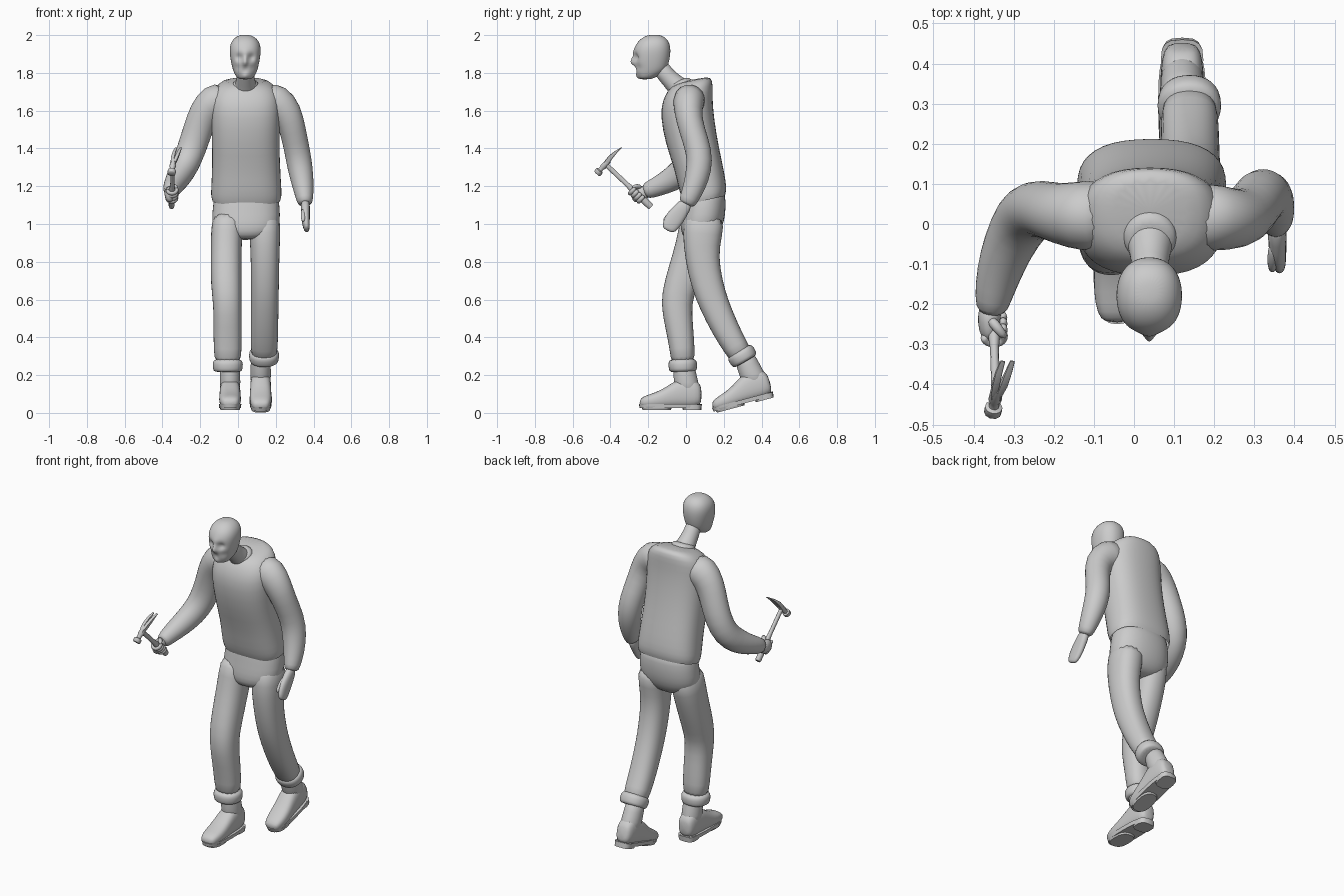
import bpy, bmesh, math
from mathutils import Vector, Matrix

X, Y, Z = Vector((1, 0, 0)), Vector((0, 1, 0)), Vector((0, 0, 1))


def finish(name, bm, sub, angle=60):
    bmesh.ops.recalc_face_normals(bm, faces=bm.faces)
    me = bpy.data.meshes.new(name)
    bm.to_mesh(me)
    bm.free()
    ob = bpy.data.objects.new(name, me)
    bpy.context.collection.objects.link(ob)
    bpy.ops.object.select_all(action='DESELECT')
    bpy.context.view_layer.objects.active = ob
    ob.select_set(True)
    if sub:
        m = ob.modifiers.new("smooth", 'SUBSURF')
        m.levels = m.render_levels = sub
        bpy.ops.object.modifier_apply(modifier=m.name)
    bpy.ops.object.shade_smooth_by_angle(angle=math.radians(angle))
    return ob


def loft(name, rings, axis=None, ref=X, n=16, p=2.0, sub=1, caps=(True, True), xf=None):
    """Skin rings (x, y, z, half_width, half_depth); axis fixes the ring normal."""
    bm = bmesh.new()
    pts = [Vector(r[:3]) for r in rings]
    loops = []
    for i, r in enumerate(rings):
        t = Vector(axis) if axis else pts[min(i + 1, len(pts) - 1)] - pts[max(i - 1, 0)]
        t.normalize()
        u = (ref - t * ref.dot(t)).normalized()
        v = t.cross(u)
        loop = []
        for k in range(n):
            c, s = math.cos(2 * math.pi * k / n), math.sin(2 * math.pi * k / n)
            a = math.copysign(abs(c) ** (2 / p), c) * r[3]
            b = math.copysign(abs(s) ** (2 / p), s) * r[4]
            loop.append(bm.verts.new(pts[i] + u * a + v * b))
        loops.append(loop)
    for l0, l1 in zip(loops, loops[1:]):
        for k in range(n):
            bm.faces.new((l0[k], l0[(k + 1) % n], l1[(k + 1) % n], l1[k]))
    for cap, loop in zip(caps, (loops[0], loops[-1])):
        if cap:
            bm.faces.new(loop)
    if xf:
        bm.transform(xf)
    return finish(name, bm, sub)


# Head, with eye sockets, nose, brow, cheeks and mouth pushed into it
head = loft("head", [(.038, -.215, 1.765, .033, .03), (.038, -.203, 1.782, .05, .053),
                     (.038, -.187, 1.81, .064, .082), (.038, -.184, 1.85, .074, .093),
                     (.038, -.181, 1.89, .081, .098), (.038, -.178, 1.93, .084, .097),
                     (.038, -.173, 1.965, .075, .084), (.038, -.169, 1.99, .052, .058),
                     (.038, -.168, 2.002, .022, .025)], axis=Z, n=24, p=2.2, sub=2)
dents = [(.005, 1.882, .024, .017), (.071, 1.882, .024, .017), (.038, 1.905, .03, -.005),
         (.038, 1.855, .018, -.018), (.038, 1.875, .014, -.01), (.038, 1.818, .022, .007),
         (.038, 1.78, .022, -.008), (-.005, 1.83, .025, .007), (.081, 1.83, .025, .007)]
for v in head.data.vertices:
    if v.co.y < -.19:
        x, z = v.co.x, v.co.z
        v.co.y += sum(d * math.exp(-((x - dx) ** 2 + (z - dz) ** 2) / (r * r) * 1.5)
                      for dx, dz, r, d in dents)
loft("neck", [(.04, -.01, 1.69, .075, .07), (.04, -.05, 1.735, .056, .055),
              (.04, -.105, 1.785, .045, .045), (.04, -.15, 1.85, .045, .05)])

# Sweater body with open hem, and knitted collar
loft("sweater_body", [(.044, .1, 1.125, .182, .11), (.044, .098, 1.15, .19, .12),
                      (.044, .088, 1.2, .187, .128), (.043, .063, 1.32, .181, .128),
                      (.04, .026, 1.45, .18, .138), (.04, .002, 1.6, .187, .143),
                      (.04, .008, 1.68, .183, .138), (.04, .022, 1.735, .155, .122),
                      (.04, .03, 1.765, .1, .095)],
     axis=(0, -.22, 1), p=2.5, n=20, caps=(False, True))
loft("collar", [(.04, -.02, 1.72, .075, .075), (.04, -.035, 1.745, .068, .066),
                (.04, -.045, 1.76, .058, .056)], axis=(0, -.4, 1))

# Sleeves
loft("right_sleeve", [(-.05, .02, 1.665, .09, .09), (-.13, .02, 1.65, .1, .09),
                      (-.18, .025, 1.59, .085, .077), (-.212, .035, 1.5, .079, .072),
                      (-.245, .04, 1.4, .079, .073), (-.278, .015, 1.31, .074, .078),
                      (-.312, -.05, 1.25, .066, .072), (-.337, -.12, 1.212, .058, .058),
                      (-.353, -.19, 1.182, .046, .048), (-.355, -.225, 1.17, .036, .038)])
loft("left_sleeve", [(.13, .02, 1.665, .09, .09), (.21, .015, 1.65, .1, .085),
                     (.262, .01, 1.59, .082, .074), (.29, .03, 1.5, .07, .069),
                     (.315, .072, 1.38, .069, .07), (.33, .07, 1.29, .068, .07),
                     (.345, .045, 1.2, .058, .06), (.354, .012, 1.125, .045, .05),
                     (.356, .0, 1.1, .034, .04)])

# Relaxed left hand
loft("left_hand", [(.356, .01, 1.12, .026, .035), (.357, -.025, 1.075, .024, .043),
                   (.358, -.06, 1.03, .023, .052), (.361, -.085, .99, .019, .045),
                   (.366, -.097, .962, .013, .032)], n=12, p=2.4)
loft("left_thumb", [(.35, -.045, 1.08, .016, .018), (.345, -.09, 1.05, .015, .015),
                    (.345, -.12, 1.01, .011, .011)], n=8)

# Hammer
tail, top = Vector((-.352, -.185, 1.09)), Vector((-.344, -.435, 1.325))
along = (top - tail).normalized()
spots = [tail.lerp(top, t) for t in (0, .03, .35, .5, .97, 1)]
radii = (.013, .016, .016, .011, .011, .012)
loft("hammer_handle", [(*s, r, r * 1.2) for s, r in zip(spots, radii)], n=10, sub=0)
strike = Vector((-.12, -.66, -.74)).normalized()
mid = top - along * .012
loft("hammer_head", [(*(mid + strike * t), r, r) for t, r in
                     ((-.024, .015), (.018, .017), (.026, .013), (.042, .013),
                      (.046, .022), (.066, .022), (.069, .018))], n=10, sub=0)
for side, s in (("left", 1), ("right", -1)):
    loft("hammer_claw_" + side,
         [(-.343 + s * .007, -.42, 1.325, .008, .014), (-.334 + s * .01, -.398, 1.355, .01, .012),
          (-.325 + s * .012, -.37, 1.382, .009, .007), (-.315 + s * .012, -.342, 1.404, .006, .002)],
         n=8, p=4, sub=0)

# Right fist: palm plus fingers curled round the handle
loft("right_palm", [(-.356, -.2, 1.175, .03, .034), (-.362, -.235, 1.16, .03, .042),
                    (-.362, -.265, 1.152, .026, .043), (-.358, -.29, 1.148, .018, .03)], n=12)
down = X.cross(along).normalized()
for i in range(4):
    c = tail + along * (.068 + .021 * i)
    arc = []
    for k in range(7):
        a = math.radians(175 + 38 * k)
        arc.append((*(c + X * .027 * math.cos(a) - down * .027 * math.sin(a)), .0125, .011))
    loft(f"right_finger_{i + 1}", arc, ref=along, n=8)
loft("right_thumb", [(-.36, -.235, 1.19, .015, .015), (-.338, -.262, 1.205, .014, .014),
                     (-.32, -.285, 1.19, .01, .01)], n=8)

# Trousers: seat, legs and rolled cuffs
loft("trouser_seat", [(.044, .1, 1.2, .165, .105), (.044, .1, 1.12, .175, .112),
                      (.043, .094, 1.05, .183, .116), (.041, .082, .985, .18, .113),
                      (.039, .072, .94, .15, .095), (.038, .07, .915, .07, .06)], axis=Z, p=2.3, n=20)
loft("right_leg", [(-.05, .08, 1.06, .088, .108), (-.061, .06, .95, .084, .102),
                   (-.063, .022, .82, .083, .096), (-.063, -.028, .68, .083, .09),
                   (-.056, -.054, .58, .076, .084), (-.054, -.036, .46, .076, .075),
                   (-.055, -.02, .34, .076, .067), (-.054, -.015, .25, .07, .064)], p=2.3)
loft("left_leg", [(.135, .105, 1.06, .09, .108), (.143, .085, .95, .083, .108),
                  (.143, .083, .82, .077, .09), (.143, .112, .68, .075, .086),
                  (.142, .146, .58, .074, .08), (.14, .205, .45, .074, .074),
                  (.139, .262, .35, .073, .067), (.138, .3, .29, .068, .064)], p=2.3)
for name, c, d in (("right_cuff", Vector((-.054, -.017, .25)), Vector((0, .03, -1))),
                   ("left_cuff", Vector((.138, .298, .3)), Vector((0, .5, -.86)))):
    d.normalize()
    loft(name, [(*(c + d * t), r, r - .004) for t, r in
                ((-.04, .069), (-.018, .082), (.006, .081), (.028, .078), (.034, .062))], p=2.2)


# Boots: built toe at the origin, then placed; the rear one is tipped on its toe
def boot(side, x, y, z, tilt):
    xf = Matrix.Translation((x, y, z)) @ Matrix.Rotation(math.radians(tilt), 4, 'X')
    loft(side + "_boot_foot", [(0, .333, .08, .03, .035), (0, .318, .085, .048, .066),
                               (0, .27, .095, .055, .085), (0, .2, .087, .056, .076),
                               (0, .14, .064, .058, .054), (0, .08, .05, .06, .04),
                               (0, .025, .044, .05, .031), (0, .004, .037, .032, .016)],
         axis=(0, -1, 0), p=2.7, xf=xf)
    loft(side + "_boot_shaft", [(0, .262, .08, .055, .066), (0, .25, .15, .056, .067),
                                (0, .243, .2, .054, .06), (0, .235, .27, .052, .055)],
         axis=Z, xf=xf)
    loft(side + "_boot_sole", [(0, .167, .01, .057, .162), (0, .167, .032, .06, .167)],
         axis=Z, p=2.8, n=28, sub=0, xf=xf)
    loft(side + "_boot_heel", [(0, .282, .0, .05, .049), (0, .282, .03, .053, .052)],
         axis=Z, p=3, sub=0, xf=xf)
    loft(side + "_boot_tread", [(0, .095, .0, .05, .075), (0, .095, .02, .056, .082)],
         axis=Z, p=2.6, n=20, sub=0, xf=xf)


boot("right", -.042, -.25, .015, 0)
boot("left", .12, .145, -.004, 15)
